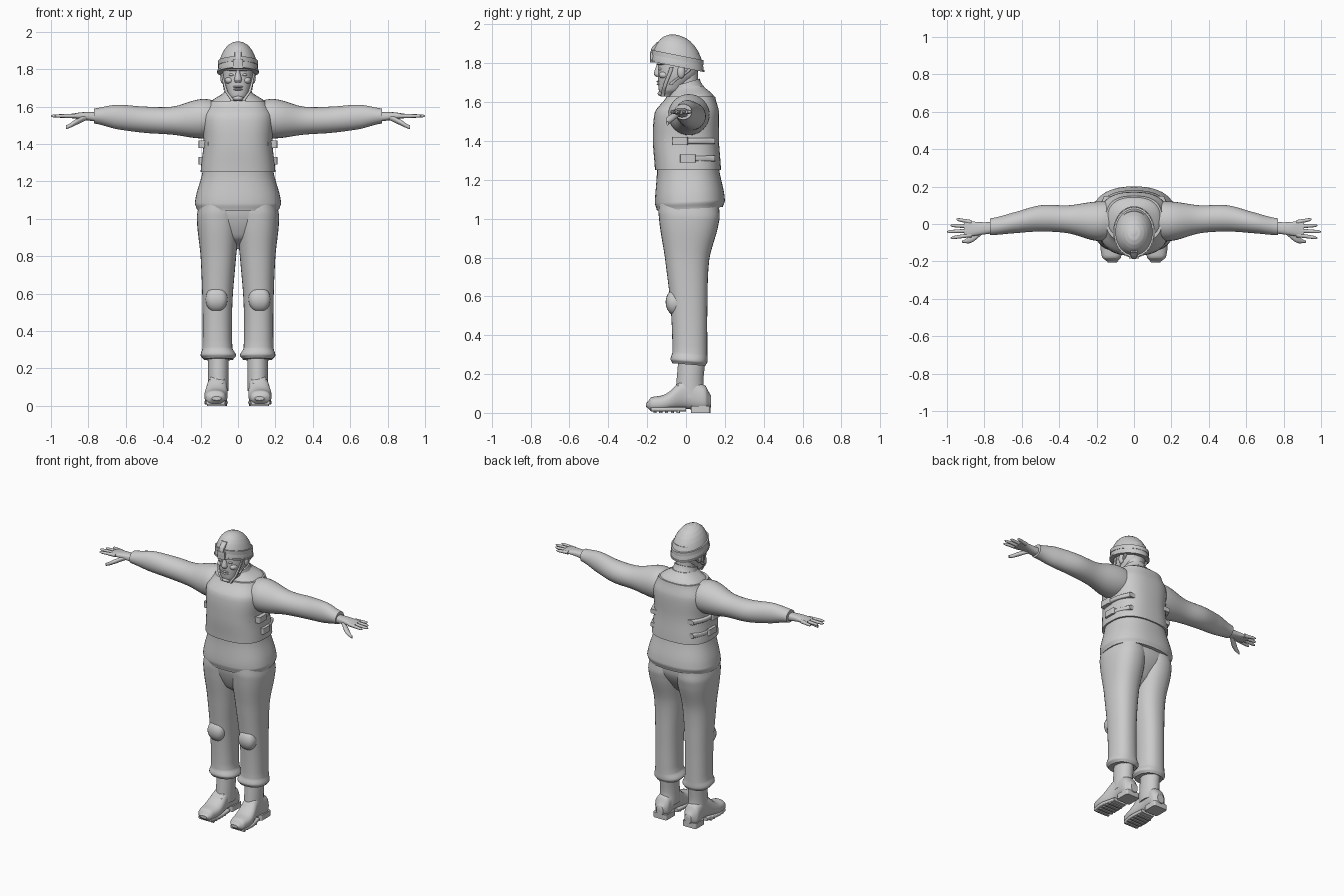
import bpy, bmesh, math

default_cube = bpy.data.objects.get("Cube")
if default_cube:
    bpy.data.objects.remove(default_cube, do_unlink=True)

grey = bpy.data.materials.new("plain_grey")
grey.use_nodes = True
grey.diffuse_color = (0.6, 0.6, 0.6, 1)
shader = next(node for node in grey.node_tree.nodes if node.type == 'BSDF_PRINCIPLED')
shader.inputs["Base Color"].default_value = grey.diffuse_color


def blend(before, start, end, after, t):
    """Smooth curve from start to end that passes through every given value."""
    bend = 2 * before - 5 * start + 4 * end - after
    twist = 3 * start - before - 3 * end + after
    return start + (t * (end - before) + t * t * bend + t ** 3 * twist) / 2


def smooth_rings(rings, steps):
    padded = [rings[0], *rings, rings[-1]]
    result = []
    for before, start, end, after in zip(padded, padded[1:], padded[2:], padded[3:]):
        for step in range(steps):
            t = step / steps
            ring = [blend(*values, t) for values in zip(before, start, end, after)]
            ring[0] = start[0] + (end[0] - start[0]) * t
            result.append(ring)
    return result + [rings[-1]]


def signed_power(value, power):
    return math.copysign(abs(value) ** power, value)


def loft(name, axis, rings, square=2, tilt=0, sides=32, steps=6, mirror=1):
    """Skin through rings of (position, low, high, low, high); square flattens the sides."""
    bm = bmesh.new()
    loops = []
    for position, low_a, high_a, low_b, high_b in smooth_rings(rings, steps):
        loop = []
        for side in range(sides):
            angle = math.tau * side / sides
            u = signed_power(math.cos(angle), 2 / square)
            v = signed_power(math.sin(angle), 2 / square)
            a = (low_a + high_a + u * (high_a - low_a)) / 2
            b = (low_b + high_b + v * (high_b - low_b)) / 2
            x, y, z = {'X': (position, a, b), 'Y': (a, position, b), 'Z': (a, b, position)}[axis]
            loop.append(bm.verts.new((x * mirror, y, z + tilt * y)))
        loops.append(loop)
    for lower, upper in zip(loops, loops[1:]):
        for side in range(sides):
            bm.faces.new((lower[side - 1], lower[side], upper[side], upper[side - 1]))
    bm.faces.new(loops[0])
    bm.faces.new(loops[-1])
    bmesh.ops.recalc_face_normals(bm, faces=bm.faces)
    mesh = bpy.data.meshes.new(name)
    bm.to_mesh(mesh)
    bm.free()
    mesh.materials.append(grey)
    part = bpy.data.objects.new(name, mesh)
    bpy.context.collection.objects.link(part)
    bpy.ops.object.select_all(action='DESELECT')
    part.select_set(True)
    bpy.context.view_layer.objects.active = part
    bpy.ops.object.shade_smooth_by_angle(angle=math.radians(45))


def column(name, rings, **options):
    """Upright loft, the same on both sides of the middle."""
    loft(name, 'Z', [(z, -half, half, front, back) for z, half, front, back in rings], **options)


def ball(name, centre, size, **options):
    """Ellipsoid with the given centre and half sizes."""
    x, y, z = centre
    width, depth, height = size
    rings = []
    for step in range(-6, 7):
        angle = step / 4
        w, d = width * math.cos(angle), depth * math.cos(angle)
        rings.append((z + height * math.sin(angle), x - w, x + w, y - d, y + d))
    loft(name, 'Z', rings, steps=1, sides=20, **options)


def block(name, centre, size, **options):
    """Box with slightly rounded corners, given by centre and half sizes."""
    x, y, z = centre
    width, depth, height = size
    rings = [(level, x - width, x + width, y - depth, y + depth)
             for level in (z - height, z + height)]
    loft(name, 'Z', rings, square=9, steps=1, **options)


def pair(shape, name, *data, **options):
    shape("left_" + name, *data, mirror=1, **options)
    shape("right_" + name, *data, mirror=-1, **options)


def grow(rings, extra):
    return [(z, half + extra, front - extra, back + extra) for z, half, front, back in rings]


# Jacket, with the vest following its shape, and the collar
torso = [(1.05, .22, -.15, .19), (1.09, .23, -.16, .2), (1.25, .19, -.15, .17),
         (1.4, .175, -.16, .16), (1.55, .18, -.15, .16), (1.63, .14, -.09, .14),
         (1.68, .07, -.06, .09)]
column("jacket", torso, square=2.4, tilt=.05, sides=48)
column("vest", grow(torso[2:6], .01), square=2.6, sides=48)
column("collar", [(1.58, .12, -.1, .12), (1.63, .09, -.08, .1), (1.7, .07, -.07, .07)], tilt=.3)

# Side straps bulge outward along the ribs and carry a buckle
for level, height, buckle in (("upper", 1.4, -.03), ("lower", 1.31, .01)):
    strap = []
    for step in range(7):
        bulge = .04 * math.sin(math.pi * step / 6)
        strap.append((-.11 + .26 * step / 6, .1, .16 + bulge, height - .015, height + .015))
    pair(loft, level + "_side_strap", 'Y', strap, square=5, steps=2)
    pair(block, level + "_buckle", (.18, buckle, height), (.03, .04, .02))

# Sleeves
pair(loft, "sleeve", 'X', [(.1, -.08, .12, 1.44, 1.63), (.2, -.09, .12, 1.43, 1.64),
                           (.35, -.05, .1, 1.45, 1.6), (.5, -.04, .1, 1.46, 1.6),
                           (.65, -.05, .06, 1.48, 1.61), (.77, -.06, .03, 1.51, 1.59)])

# Hands, with the fingers fanned out from the palm
pair(loft, "palm", 'X', [(.75, -.05, .01, 1.52, 1.57), (.83, -.06, .01, 1.53, 1.57),
                         (.91, -.07, .02, 1.54, 1.56)], square=2.5)
fingers = {"little": .95, "ring": .98, "middle": 1, "index": .98}
for number, (finger, tip) in enumerate(fingers.items()):
    root_y = .01 - .023 * number
    rings = []
    for along, radius in ((0, .012), (.5, .01), (.9, .008), (1, .003)):
        x = .87 + (tip - .87) * along
        y = root_y + (.015 - .01 * number) * along
        rings.append((x, y - radius, y + radius, 1.55 - radius, 1.55 + radius))
    pair(loft, finger + "_finger", 'X', rings, sides=12)
pair(loft, "thumb", 'X', [(.8, -.05, -.02, 1.53, 1.56), (.87, -.1, -.06, 1.5, 1.53),
                          (.92, -.1, -.09, 1.48, 1.5)], sides=16)

# Trousers and knee pads
pair(loft, "trouser_leg", 'Z',
     [(.25, .025, .185, -.07, .1), (.27, .01, .2, -.08, .11), (.31, .03, .19, -.07, .11),
      (.55, .03, .19, -.08, .11), (.8, .01, .2, -.11, .12), (1, -.01, .22, -.14, .17),
      (1.08, -.01, .21, -.14, .17)], square=2.3, tilt=-.08)
column("trouser_seat", [(.84, .02, -.02, .04), (.9, .1, -.09, .1), (1, .2, -.13, .16),
                        (1.08, .21, -.14, .17)], square=2.4)
pair(ball, "knee_pad", (.115, -.05, .57), (.06, .055, .07), square=2.8)

# Boots: the sole and treads follow the outline of the foot
foot = [(-.205, .09, .14, .03, .05), (-.18, .07, .17, .01, .08), (-.1, .055, .18, .01, .1),
        (0, .06, .16, .02, .18), (.1, .06, .16, .01, .14), (.13, .08, .13, .03, .09)]
pair(loft, "boot_foot", 'Y', foot, square=2.4)
pair(loft, "boot_sole", 'Y', [(y, inner, outer, .007, .03) for y, inner, outer, *_ in foot[1:4]],
     square=6)
pair(block, "boot_heel", (.11, .075, .018), (.05, .05, .018))
pair(loft, "boot_shaft", 'Z', [(.08, .05, .16, -.06, .11), (.15, .05, .16, -.05, .09),
                               (.28, .05, .16, -.04, .1)])
for number in range(5):
    pair(block, f"sole_tread_{number}", (.115, -.16 + .03 * number, .006), (.05, .008, .006))
for number in range(3):
    pair(ball, f"boot_lace_{number}", (.112, -.08 + .02 * number, .1 + .02 * number),
         (.04, .01, .01))

# Head and face
column("neck", [(1.6, .06, -.06, .07), (1.78, .06, -.06, .06)])
column("head", [(1.63, .03, -.13, -.07), (1.66, .055, -.14, -.02), (1.74, .08, -.144, .055),
                (1.85, .08, -.14, .07)], square=2.3)
column("nose", [(1.73, .016, -.155, -.12), (1.745, .02, -.165, -.12), (1.8, .008, -.15, -.12)],
       sides=16)
ball("brow", (0, -.11, 1.797), (.065, .042, .01))
ball("upper_lip", (0, -.13, 1.706), (.03, .022, .007))
ball("lower_lip", (0, -.13, 1.692), (.027, .021, .007))
ball("chin", (0, -.12, 1.645), (.03, .026, .016))
pair(ball, "eye", (.033, -.127, 1.77), (.016, .016, .008))
pair(ball, "cheek", (.045, -.11, 1.74), (.025, .03, .02))
pair(ball, "ear", (.08, -.025, 1.755), (.015, .02, .033))

# Helmet dome, rim, cover band and front mount, tipped back
dome = []
for step in range(8):
    angle = step / 5 + .1
    radius = math.cos(min(angle, 1.5)) ** .9
    dome.append((1.755 + .182 * math.sin(angle), .109 * radius,
                 -.045 - .134 * radius, -.045 + .138 * radius))
column("helmet", dome, tilt=-.2, sides=48)
rim, band = dome[0], dome[1]
for label, (z, *outline), height in (("rim", rim, .01), ("band", band, .025)):
    column("helmet_" + label, grow([(z, *outline), (z + height, *outline)], .003),
           tilt=-.2, sides=48, steps=1)
block("mount_base", (0, -.165, 1.83), (.028, .02, .025))
column("mount_arm", [(1.84, .016, -.186, -.14), (1.88, .018, -.176, -.12), (1.91, .02, -.15, -.1)],
       square=8)

# Chin straps
pair(loft, "chin_strap", 'Z', [(1.63, .02, .04, -.13, -.11), (1.68, .055, .07, -.12, -.1),
                               (1.78, .08, .09, -.085, -.065)], square=4, sides=16)
pair(loft, "rear_strap", 'Z', [(1.69, .06, .077, -.09, -.07), (1.77, .075, .09, .01, .03)],
     square=4, sides=16)
